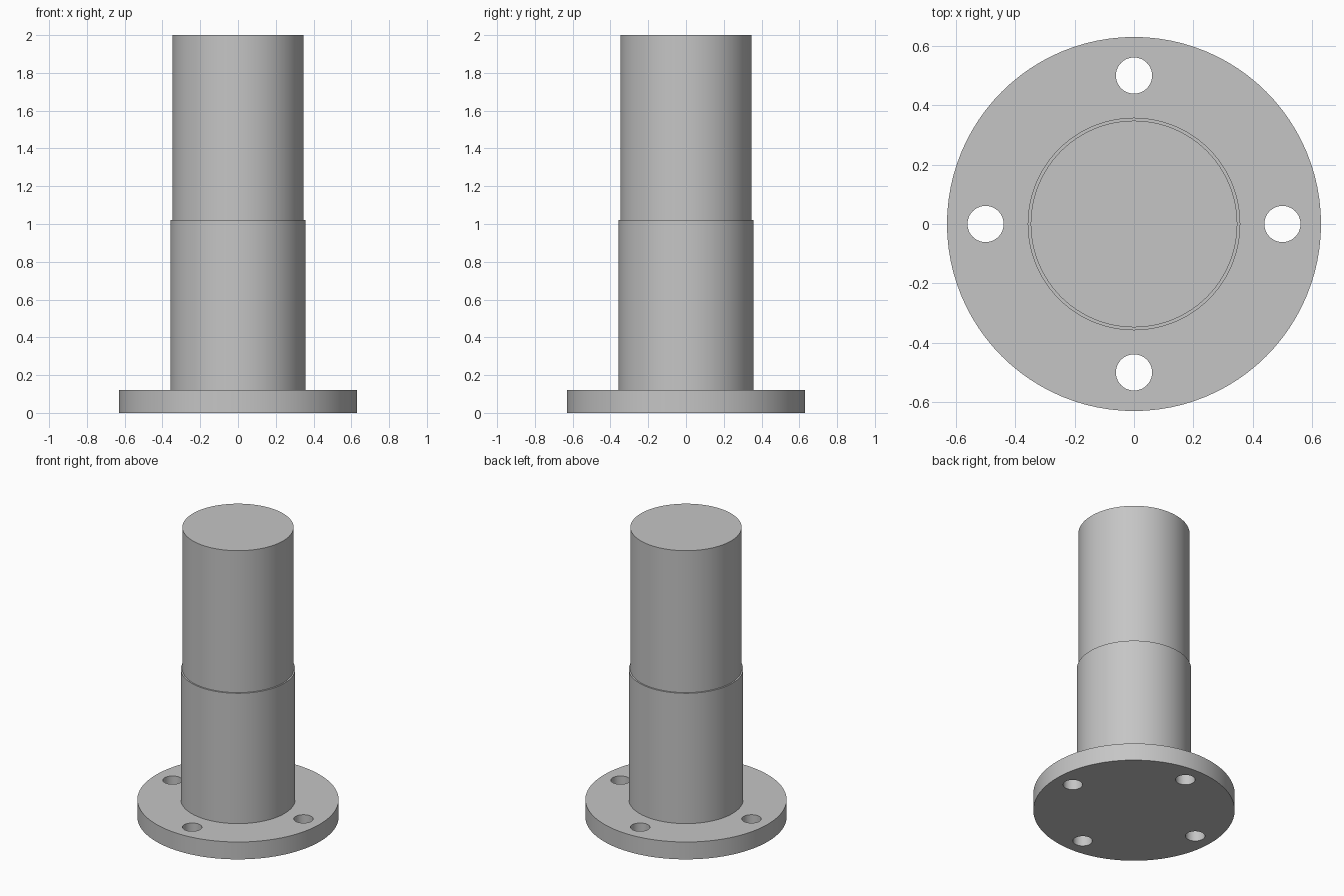
import bpy
import bmesh
from math import cos, sin, pi, radians
from mathutils import Matrix

cube = bpy.data.objects.get("Cube")
if cube:
    bpy.data.objects.remove(cube, do_unlink=True)

FLANGE_R, FLANGE_H = 0.63, 0.12
SLEEVE_R, SLEEVE_TOP = 0.358, 1.02
SHAFT_R, SHAFT_TOP = 0.348, 2.0
HOLE_R, HOLE_CIRCLE = 0.061, 0.5
SIDES = 96

# Plain grey metal
grey = bpy.data.materials.new("grey_metal")
colour = (0.56, 0.56, 0.56, 1)
grey.diffuse_color = colour
grey.use_nodes = True
grey.node_tree.nodes["Principled BSDF"].inputs["Base Color"].default_value = colour


def add_object(name, bm):
    bmesh.ops.recalc_face_normals(bm, faces=bm.faces)
    mesh = bpy.data.meshes.new(name)
    bm.to_mesh(mesh)
    bm.free()
    mesh.materials.append(grey)
    obj = bpy.data.objects.new(name, mesh)
    bpy.context.collection.objects.link(obj)
    return obj


# Flange, sleeve and shaft turned as one solid
profile = [(FLANGE_R, 0), (FLANGE_R, FLANGE_H), (SLEEVE_R, FLANGE_H),
           (SLEEVE_R, SLEEVE_TOP), (SHAFT_R, SLEEVE_TOP), (SHAFT_R, SHAFT_TOP)]
bm = bmesh.new()
rings = []
for r, z in profile:
    rings.append([bm.verts.new((r * cos(2 * pi * i / SIDES), r * sin(2 * pi * i / SIDES), z))
                  for i in range(SIDES)])
for low, high in zip(rings, rings[1:]):
    for i in range(SIDES):
        j = (i + 1) % SIDES
        bm.faces.new((low[i], low[j], high[j], high[i]))
bm.faces.new(rings[0])
bm.faces.new(rings[-1])
body = add_object("flanged_shaft", bm)

# Four bolt holes through the flange
bm = bmesh.new()
for k in range(4):
    a = k * pi / 2
    place = Matrix.Translation((HOLE_CIRCLE * cos(a), HOLE_CIRCLE * sin(a), FLANGE_H / 2))
    bmesh.ops.create_cone(bm, cap_ends=True, segments=40, radius1=HOLE_R, radius2=HOLE_R,
                          depth=FLANGE_H * 2, matrix=place)
cutter = add_object("bolt_hole_cutter", bm)
cutter.hide_render = True

holes = body.modifiers.new("bolt_holes", "BOOLEAN")
holes.operation = "DIFFERENCE"
holes.solver = "EXACT"
holes.object = cutter

bpy.ops.object.select_all(action="DESELECT")
body.select_set(True)
bpy.context.view_layer.objects.active = body
bpy.ops.object.modifier_apply(modifier=holes.name)
bpy.data.objects.remove(cutter, do_unlink=True)

# Smooth round walls, sharp rims
bpy.ops.object.shade_smooth_by_angle(angle=radians(30))
